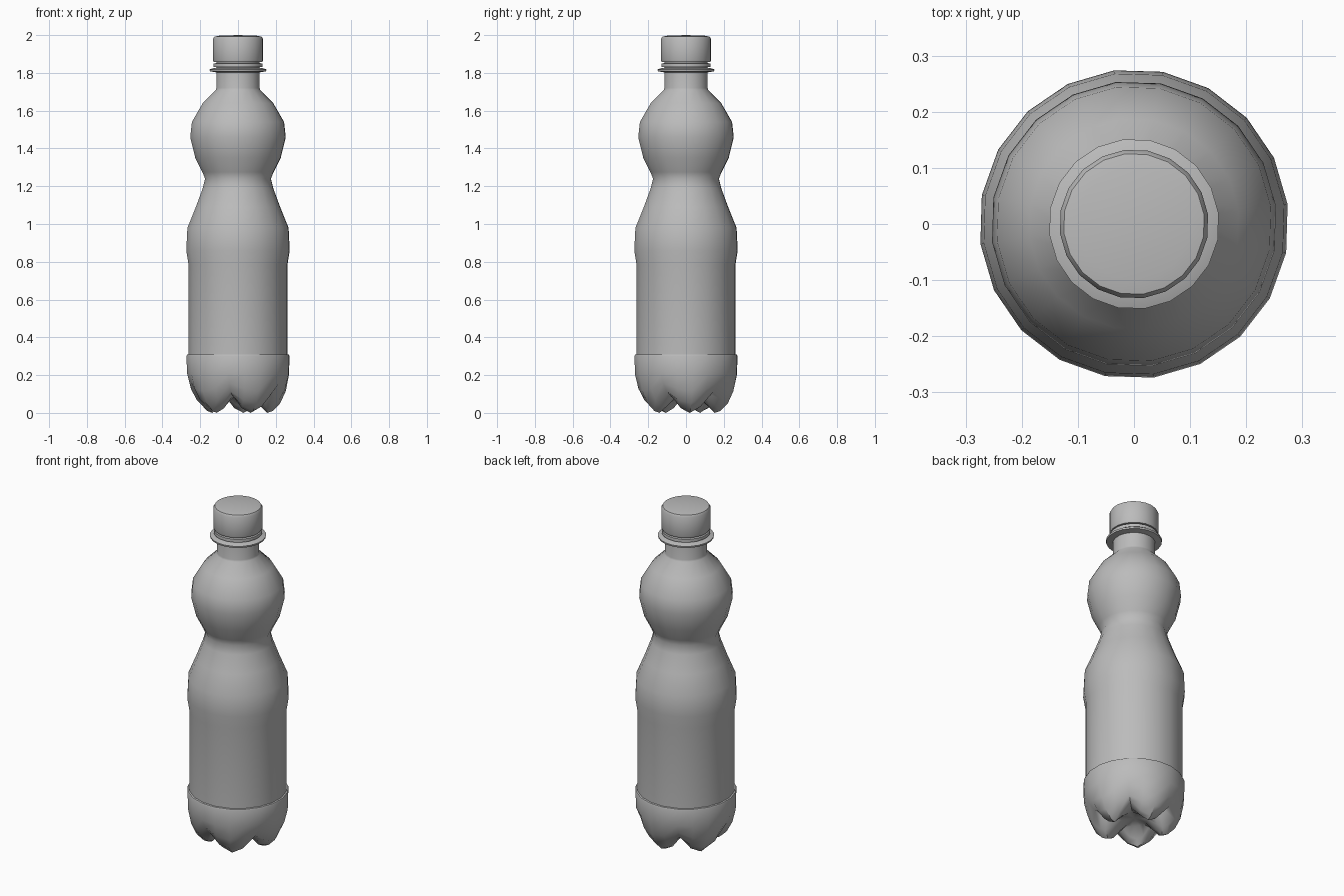
import bpy, bmesh, math

SIDES = 20
TURN = math.radians(7.3)

cube = bpy.data.objects.get("Cube")
if cube:
    bpy.data.objects.remove(cube)

grey = bpy.data.materials.new("plain grey")
grey.use_nodes = True
colour = (0.5, 0.5, 0.5, 1)
grey.diffuse_color = colour
grey.node_tree.nodes["Principled BSDF"].inputs["Base Color"].default_value = colour


def lathe(name, profile, lobed=None, angle=35):
    """Spin (radius, z) points; lobed holds matching points for the grooves between feet."""
    bm = bmesh.new()
    rings = []
    for i, (r, z) in enumerate(profile):
        if r == 0:
            rings.append([bm.verts.new((0, 0, z))] * SIDES)
            continue
        ring = []
        for k in range(SIDES):
            a = TURN + math.tau * k / SIDES
            pr, pz = r, z
            if lobed and i < len(lobed):
                # Four sides per foot: crest, flank, groove, flank
                w = (1, 0.72, 0, 0.72)[k % 4]
                pr = r * w + lobed[i][0] * (1 - w)
                pz = z * w + lobed[i][1] * (1 - w)
            ring.append(bm.verts.new((pr * math.cos(a), pr * math.sin(a), pz)))
        rings.append(ring)
    for low, high in zip(rings, rings[1:]):
        for k in range(SIDES):
            n = (k + 1) % SIDES
            corners = list(dict.fromkeys((low[k], low[n], high[n], high[k])))
            bm.faces.new(corners)
    bmesh.ops.recalc_face_normals(bm, faces=bm.faces)
    mesh = bpy.data.meshes.new(name)
    bm.to_mesh(mesh)
    bm.free()
    mesh.materials.append(grey)
    obj = bpy.data.objects.new(name, mesh)
    bpy.context.collection.objects.link(obj)
    bpy.ops.object.select_all(action="DESELECT")
    obj.select_set(True)
    bpy.context.view_layer.objects.active = obj
    bpy.ops.object.shade_smooth_by_angle(angle=math.radians(angle))
    return obj


# Bottle: footed base, waisted body, round shoulder and neck
foot = [(0, 0.09), (0.07, 0.08), (0.125, 0.03), (0.155, 0.0), (0.185, 0.01),
        (0.225, 0.05), (0.255, 0.115), (0.272, 0.2)]
groove = [(0, 0.09), (0.07, 0.085), (0.12, 0.085), (0.15, 0.09), (0.18, 0.098),
          (0.215, 0.115), (0.25, 0.16), (0.272, 0.21)]
body = [(0.275, 0.3), (0.272, 0.308), (0.264, 0.31), (0.264, 0.785),
        (0.276, 0.86), (0.27, 0.98), (0.225, 1.09), (0.188, 1.19), (0.176, 1.24),
        (0.19, 1.275), (0.228, 1.35), (0.255, 1.46), (0.246, 1.54), (0.188, 1.64),
        (0.118, 1.71), (0.115, 1.72), (0.115, 1.88), (0, 1.88)]
lathe("bottle", foot + body, groove)

# Carrying ring under the cap
lathe("neck_ring", [(0.11, 1.802), (0.15, 1.808), (0.152, 1.818), (0.13, 1.826), (0.11, 1.828)])

# Tamper band
lathe("tamper_band", [(0.11, 1.83), (0.131, 1.832), (0.131, 1.85), (0.11, 1.852)])

# Screw cap with softened rim
lathe("cap", [(0, 1.858), (0.13, 1.858), (0.133, 1.866), (0.133, 1.98),
              (0.126, 1.992), (0.1, 1.997), (0, 2.0)])
